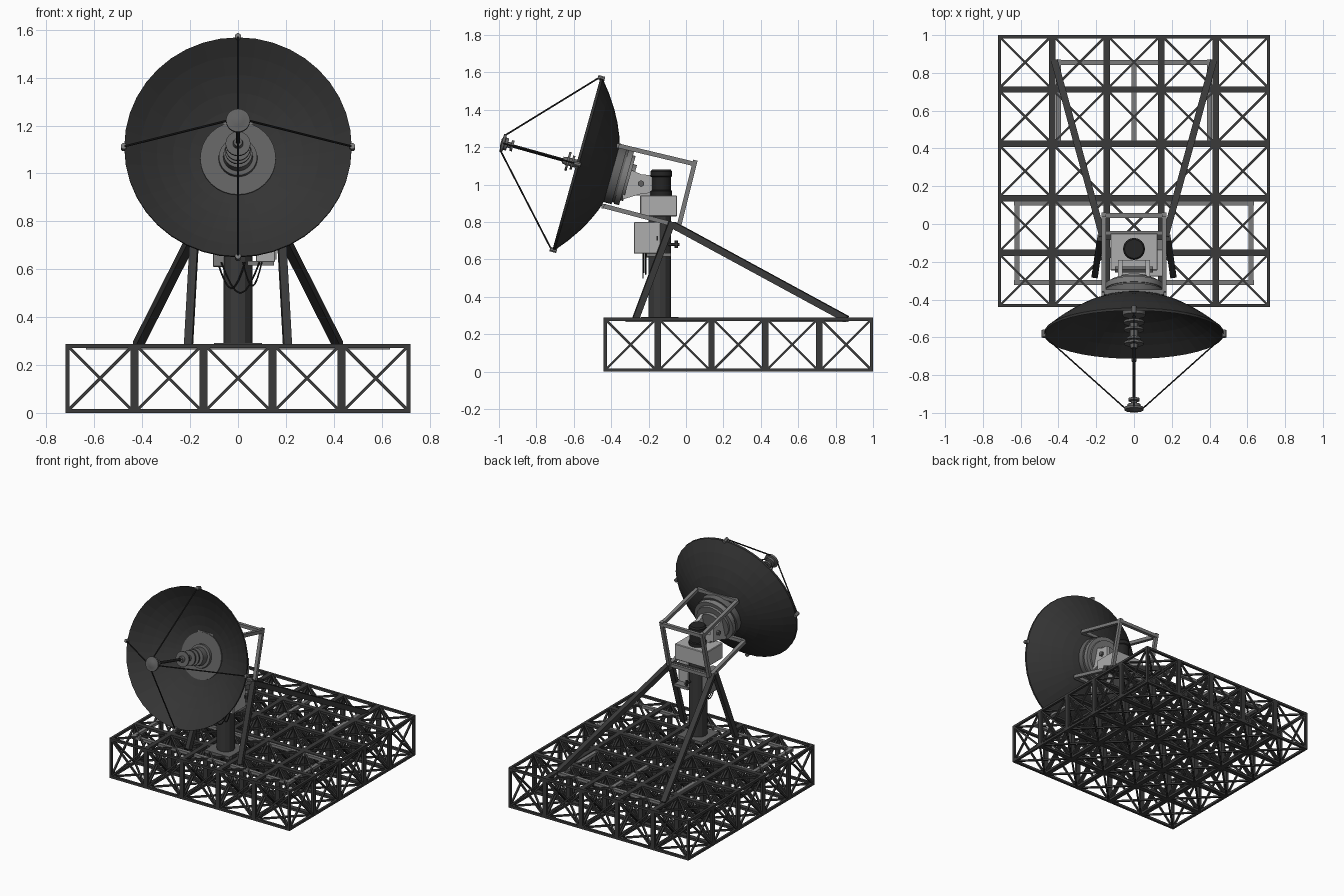
import bpy, bmesh, math
from mathutils import Vector, Matrix

if "Cube" in bpy.data.objects:
    bpy.data.objects.remove(bpy.data.objects["Cube"])

def mat(name, v):
    m = bpy.data.materials.new(name)
    m.diffuse_color = (v, v, v, 1)
    m.use_nodes = True
    m.node_tree.nodes["Principled BSDF"].inputs["Base Color"].default_value = m.diffuse_color
    return m

CHAR = mat("charcoal dish", 0.034)
STEEL = mat("dark steel", 0.042)
BLACK = mat("black", 0.018)
MID = mat("mid grey", 0.12)
GREY = mat("frame grey", 0.20)
LIGHT = mat("light grey", 0.42)

def finish(bm, name, m, smooth=None):
    bmesh.ops.recalc_face_normals(bm, faces=bm.faces)
    me = bpy.data.meshes.new(name)
    bm.to_mesh(me)
    bm.free()
    me.materials.append(m)
    ob = bpy.data.objects.new(name, me)
    bpy.context.collection.objects.link(ob)
    if smooth:
        bpy.context.view_layer.objects.active = ob
        ob.select_set(True)
        bpy.ops.object.shade_smooth_by_angle(angle=math.radians(smooth))
        ob.select_set(False)
    return ob

def add_bar(bm, p, q, w, h=None, n=4):
    """Bar from p to q: square section, or round when n > 4."""
    p, q = Vector(p), Vector(q)
    d = (q - p).normalized()
    ref = Vector((0, 0, 1)) if abs(d.z) < 0.95 else Vector((0, 1, 0))
    s = d.cross(ref).normalized()
    u = s.cross(d)
    h = h or w
    k = math.sqrt(2) if n == 4 else 1
    rings = []
    for c in (p, q):
        rings.append([bm.verts.new(c + k * (s * w * math.cos(a) + u * h * math.sin(a)) / 2)
                      for a in [2 * math.pi * (i + 0.5) / n for i in range(n)]])
    a, b = rings
    for i in range(n):
        j = (i + 1) % n
        bm.faces.new((a[i], a[j], b[j], b[i]))
    bm.faces.new(a[::-1])
    bm.faces.new(b)

def bars(name, m, segs, w, n=4, h=None):
    bm = bmesh.new()
    for p, q in segs:
        add_bar(bm, p, q, w, h, n)
    return finish(bm, name, m, 40 if n > 8 else None)

def mirror(segs):
    f = lambda p: (-p[0], p[1], p[2])
    return segs + [(f(p), f(q)) for p, q in segs]

def box(name, m, x, y, z, bevel=0.0):
    bm = bmesh.new()
    bmesh.ops.create_cube(bm, size=1)
    for v in bm.verts:
        v.co = Vector([(r[0] + r[1]) / 2 + c * (r[1] - r[0]) for c, r in zip(v.co, (x, y, z))])
    if bevel:
        bmesh.ops.bevel(bm, geom=bm.edges[:], offset=bevel, segments=1, affect='EDGES')
    return finish(bm, name, m)

def lathe(name, m, prof, M, n=32, smooth=None, closed=False):
    """Turn (radius, height) points about the local z axis."""
    bm = bmesh.new()
    rings = []
    for r, z in prof:
        if r < 1e-6:
            rings.append([bm.verts.new(M @ Vector((0, 0, z)))] * n)
        else:
            rings.append([bm.verts.new(M @ Vector((r * math.sin(2 * math.pi * i / n),
                          r * math.cos(2 * math.pi * i / n), z))) for i in range(n)])
    for a, b in zip(rings, rings[1:]):
        for i in range(n):
            j = (i + 1) % n
            vs = list(dict.fromkeys((a[i], a[j], b[j], b[i])))
            if len(vs) > 2:
                bm.faces.new(vs)
    return finish(bm, name, m, smooth)

# Dish frame: local z looks forward along the tilted axis, local y is up the rim
T = math.radians(15.6)
c, s = math.cos(T), math.sin(T)
D = Matrix(((1, 0, 0, 0), (0, s, -c, -0.582), (0, c, s, 1.11), (0, 0, 0, 1)))
def dl(x, y, z):
    return tuple(D @ Vector((x, y, z)))

# Lattice base: 5 x 5 braced cubes
S, H, W = 0.288, 0.288, 0.017
bm = bmesh.new()
bx = bmesh.new()
for i in range(5):
    for j in range(5):
        lo = Vector((-0.72 + i * S + W / 2, -0.44 + j * S + W / 2, W / 2))
        hi = lo + Vector((S - W, S - W, H - W))
        for ax in range(3):
            b, d = (ax + 1) % 3, (ax + 2) % 3
            for e in (0, 1):
                for f in (0, 1):
                    p = lo.copy()
                    p[b] = (lo, hi)[e][b]
                    p[d] = (lo, hi)[f][d]
                    q = p.copy()
                    q[ax] = hi[ax]
                    o = Vector((0, 0, 0))
                    o[ax] = W / 2
                    add_bar(bm, p - o, q + o, W)
            for e in (0, 1):            # crossed braces on each face
                p, q = lo.copy(), hi.copy()
                p[ax] = q[ax] = (lo, hi)[e][ax]
                add_bar(bx, p, q, 0.012)
                p[b], q[b] = q[b], p[b]
                add_bar(bx, p, q, 0.012)
finish(bm, "lattice_edges", STEEL)
finish(bx, "lattice_braces", STEEL)

# Mounting rails lying in the top of the lattice
z = 0.274
bars("mounting_rails", GREY, mirror([
    ((0.40, 0.42, z), (0.40, 0.87, z)), ((0.62, -0.32, z), (0.62, 0.12, z))]) + [
    ((-0.42, 0.855, z), (0.42, 0.855, z)), ((0, 0.43, z), (0, 0.85, z)),
    ((-0.635, -0.31, z), (0.635, -0.31, z)), ((-0.635, 0.11, z), (0.635, 0.11, z))], 0.026, h=0.02)

# Column and support legs
CY = -0.14
P = Matrix.Translation((0, CY, 0))
lathe("column", STEEL, [(0, 0.27), (0.06, 0.27), (0.06, 0.83), (0, 0.83)], P, 12)
box("column_foot", MID, (-0.1, 0.1), (CY - 0.1, CY + 0.1), (0.27, 0.292))
bars("front_legs", STEEL, mirror([((0.178, -0.075, 0.80), (0.207, -0.27, 0.28))]), 0.034)
bars("back_legs", STEEL, mirror([((0.165, -0.07, 0.785), (0.42, 0.86, 0.28))]), 0.036)
bars("leg_crossbar", STEEL, [((-0.19, -0.07, 0.78), (0.19, -0.07, 0.78))], 0.03)

# Rear frame around the drive
X = 0.16
a, b2, lowf, lowb = (X, -0.36, 1.207), (X, 0.045, 1.11), (X, -0.44, 0.885), (X, -0.05, 0.782)
flip = lambda p: (-p[0], p[1], p[2])
bars("rear_frame", GREY, mirror([(a, b2), (lowf, lowb), ((X, 0.05, 1.13), (X, -0.045, 0.75))])
     + [(p, flip(p)) for p in (a, b2, lowf, lowb)], 0.024)

# Drive head, motor and yoke
box("drive_box", LIGHT, (-0.125, 0.125), (-0.245, -0.048), (0.83, 0.942), 0.004)
lathe("motor", BLACK, [(0, 0.94), (0.058, 0.94), (0.058, 0.965), (0.052, 0.97), (0.052, 1.04),
                       (0.058, 1.045), (0.058, 1.07), (0.05, 1.08), (0, 1.08)],
      Matrix.Translation((0, -0.132, 0)), 24, 35)
bm = bmesh.new()
prof = [(-0.34, 1.10), (-0.275, 1.07), (-0.24, 1.055), (-0.19, 1.05), (-0.19, 0.955), (-0.24, 0.95), (-0.34, 0.92)]
for sx in (-1, 1):
    L, R = [[bm.verts.new((sx * x, y, zz)) for y, zz in prof] for x in (0.06, 0.085)]
    bm.faces.new(L)
    bm.faces.new(R)
    for i in range(len(prof)):
        j = (i + 1) % len(prof)
        bm.faces.new((L[i], L[j], R[j], R[i]))
finish(bm, "yoke_plates", LIGHT)
bars("yoke_pivot", MID, [((-0.1, -0.24, 1.005), (0.1, -0.24, 1.005))], 0.036, 6)
box("yoke_block", LIGHT, (-0.06, 0.06), (-0.31, -0.19), (0.942, 1.0))

# Reflector dish: parabolic shell
R, DEP = 0.475, 0.205
outer = [(R * k / 7, -DEP * (1 - (k / 7) ** 2) - 0.01) for k in range(8)]
inner = [(r, zz + 0.014) for r, zz in outer[::-1]]
lathe("dish", CHAR, outer + inner, D, 40)

# Hub rings on the back of the dish
lathe("hub_flange", MID, [(0, -0.17), (0.158, -0.17), (0.158, -0.235), (0.146, -0.235),
                          (0.146, -0.25), (0, -0.25)], D, 32, 35)
lathe("hub_ring", GREY, [(0, -0.245), (0.152, -0.245), (0.152, -0.275), (0.125, -0.275),
                         (0.125, -0.29), (0.08, -0.29), (0.08, -0.31), (0, -0.31)], D, 32, 35)

# Feed horn stack inside the dish
lathe("feed_base", MID, [(0, -0.205), (0.11, -0.205), (0.11, -0.18), (0.082, -0.178),
                         (0.08, -0.15), (0.062, -0.148), (0.06, -0.10), (0.04, -0.098), (0, -0.098)], D, 32, 35)
prof = [(0, -0.10)]
for k, r in ((-0.07, 0.055), (-0.03, 0.052), (0.02, 0.038), (0.045, 0.052)):
    prof += [(0.022, k), (r, k), (r, k + 0.012), (0.022, k + 0.012)]
lathe("feed_discs", MID, prof + [(0.018, 0.08), (0, 0.08)], D, 24, 35)
lathe("feed_rod", BLACK, [(0, -0.1), (0.009, -0.1), (0.009, 0.41), (0, 0.41)], D, 12, 40)
lathe("feed_tip", MID, [(0, 0.355), (0.03, 0.355), (0.03, 0.368), (0.016, 0.37), (0.016, 0.385), (0.034, 0.387),
                        (0.034, 0.402), (0.05, 0.404), (0.05, 0.418), (0.028, 0.42), (0.02, 0.424), (0, 0.424)],
      D, 24, 35)

# Four stay rods from the rim to the feed tip, with rim clips
dirs = [(1, 0), (-1, 0), (0, 1), (0, -1)]
bars("stay_rods", BLACK, [(dl(x * 0.477, y * 0.477, 0.01), dl(x * 0.046, y * 0.046, 0.41)) for x, y in dirs], 0.009, 6)
bars("rim_clips", GREY, [(dl(x * 0.477, y * 0.477, -0.02), dl(x * 0.477, y * 0.477, 0.018)) for x, y in dirs], 0.026, 8)

# Control boxes on the column sides
box("control_box", LIGHT, (0.075, 0.155), (-0.278, -0.135), (0.63, 0.80), 0.003)
box("control_box_door", LIGHT, (0.155, 0.161), (-0.27, -0.143), (0.64, 0.792))
box("door_latch", BLACK, (0.161, 0.166), (-0.157, -0.15), (0.70, 0.725))
box("control_box_mount", GREY, (0.04, 0.15), (-0.21, -0.08), (0.615, 0.635))
box("small_box", GREY, (-0.105, -0.055), (-0.22, -0.1), (0.61, 0.77), 0.003)
bars("side_valve", STEEL, [((0.03, -0.1, 0.68), (0.03, -0.035, 0.68)), ((0.03, -0.052, 0.66), (0.03, -0.052, 0.70))], 0.018, 8)

# Hanging cables
for k, (x0, x1, y, dip) in enumerate(((-0.085, 0.03, -0.215, 0.11), (0.1, 0.02, -0.225, 0.10), (-0.07, 0.09, -0.23, 0.13))):
    pts = [(x0 + (x1 - x0) * t / 8, y, 0.63 - dip * math.sin(math.pi * t / 8)) for t in range(9)]
    bars("cable_%d" % (k + 1), BLACK, list(zip(pts, pts[1:])), 0.007, 6)
